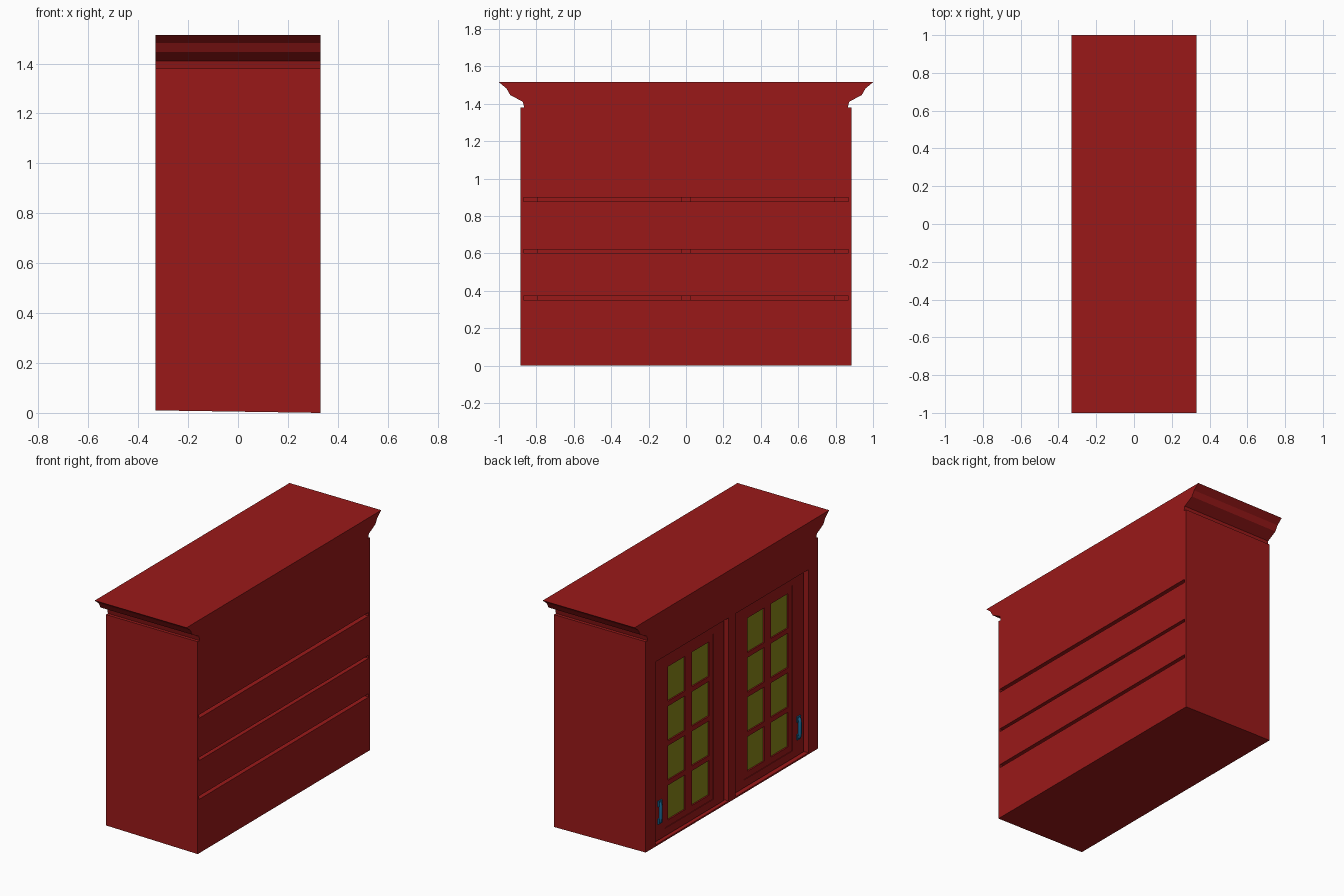
import bpy, bmesh

if "Cube" in bpy.data.objects:
    bpy.data.objects.remove(bpy.data.objects["Cube"])


def material(name, rgb):
    m = bpy.data.materials.new(name)
    m.diffuse_color = (*rgb, 1)
    m.use_nodes = True
    m.node_tree.nodes["Principled BSDF"].inputs["Base Color"].default_value = m.diffuse_color
    return m


RED = material("red_paint", (0.323, 0.0097, 0.0097))
GLASS = material("olive_glass", (0.25, 0.24, 0.0097))
BLUE = material("blue_metal", (0.0097, 0.15, 0.323))


def finish(name, bm, mat):
    bmesh.ops.remove_doubles(bm, verts=bm.verts, dist=1e-5)
    bmesh.ops.recalc_face_normals(bm, faces=bm.faces)
    me = bpy.data.meshes.new(name)
    bm.to_mesh(me)
    bm.free()
    me.materials.append(mat)
    ob = bpy.data.objects.new(name, me)
    bpy.context.collection.objects.link(ob)
    return ob


def prism(name, pts, axis, a, b, mat=RED):
    """Extrude a profile along x (points y,z) or along y (points x,z)."""
    bm = bmesh.new()
    place = (lambda p, t: (t, *p)) if axis == "x" else (lambda p, t: (p[0], t, p[1]))
    lo = [bm.verts.new(place(p, a)) for p in pts]
    hi = [bm.verts.new(place(p, b)) for p in pts]
    bm.faces.new(lo)
    bm.faces.new(hi)
    n = len(pts)
    for i in range(n):
        j = (i + 1) % n
        bm.faces.new((lo[i], lo[j], hi[j], hi[i]))
    return finish(name, bm, mat)


def lattice(name, x0, x1, ys, zs):
    """Flat panel facing x, with holes in every odd/odd grid cell."""
    bm = bmesh.new()
    xm = (x0 + x1) / 2
    v = [[bm.verts.new((xm, y, z)) for z in zs] for y in ys]
    for i in range(len(ys) - 1):
        for j in range(len(zs) - 1):
            if i % 2 == 0 or j % 2 == 0:
                bm.faces.new((v[i][j], v[i + 1][j], v[i + 1][j + 1], v[i][j + 1]))
    ob = finish(name, bm, RED)
    mod = ob.modifiers.new("thickness", "SOLIDIFY")
    mod.thickness = x1 - x0
    mod.offset = 0
    return ob


def rect(a0, a1, b0, b1):
    return [(a0, b0), (a1, b0), (a1, b1), (a0, b1)]


D = 0.33
SHELVES = [(0.35, 0.372), (0.602, 0.622), (0.877, 0.90)]

# crown moulding, overhanging the two ends only
half = [(0.865, 1.38), (0.872, 1.41), (0.94, 1.447), (0.96, 1.482), (1.0, 1.515)]
prism("crown", half + [(-y, z) for y, z in reversed(half)], "x", -D, D)

# carcass: ends, floor and top board
for s, tag in ((1, "left"), (-1, "right")):
    prism("end_panel_" + tag, [(-D, 0.01), (D, 0), (D, 1.38), (-D, 1.38)], "y", s * 0.87, s * 0.885)
prism("floor_board", [(-D, 0.01), (D, 0), (D, 0.02), (-D, 0.02)], "y", -0.884, 0.884)
prism("top_board", rect(-D + 0.001, D - 0.001, 1.36, 1.38), "y", -0.884, 0.884)

# back panel with open shelf slots
lattice("back_panel", D - 0.02, D, [-0.885, -0.87, 0.87, 0.885],
        [0] + [z for s in SHELVES for z in s] + [1.38])

# front frame with two door openings
lattice("front_frame", -D, -D + 0.04, [-0.885, -0.785, -0.035, 0.035, 0.785, 0.885],
        [0.01, 0.02, 1.21, 1.38])

# hollow shelves, open towards the back
for k, (z0, z1) in enumerate(SHELVES):
    bm = bmesh.new()
    r = rect(-0.87, 0.87, z0, z1)
    a = [bm.verts.new((-0.27, *p)) for p in r]
    b = [bm.verts.new((D - 0.01, *p)) for p in r]
    for i in range(4):
        j = (i + 1) % 4
        bm.faces.new((a[i], a[j], b[j], b[i]))
    finish(f"shelf_{k + 1}", bm, RED)

# glazed doors with raised borders and pull handles
PANE_Z = [z for k in range(4) for z in (0.115 + 0.257 * k, 0.34 + 0.257 * k)]
for s, tag, x in ((1, "left", -0.31), (-1, "right", -0.305)):
    ys = sorted(s * y for y in (0.052, 0.20, 0.375, 0.445, 0.62, 0.77))
    lattice("door_" + tag, x + 0.004, x + 0.024, ys, [0.025] + PANE_Z + [1.2])
    border = sorted(s * y for y in (0.052, 0.16, 0.66, 0.77))
    lattice("door_border_" + tag, x, x + 0.006, border, [0.025, 0.075, 1.15, 1.2])
    prism("door_glass_" + tag, rect(x + 0.013, x + 0.017, 0.1, 1.13), "y", s * 0.19, s * 0.63, GLASS)
    prism("door_backing_" + tag, rect(-0.28, -0.275, 0.02, 1.22), "y", s * 0.025, s * 0.795)

    cu = bpy.data.curves.new("handle_" + tag, "CURVE")
    cu.dimensions = "3D"
    cu.bevel_depth = 0.011
    cu.bevel_resolution = 2
    cu.use_fill_caps = True
    top = -D + 0.011
    path = [(x, 0.14), (top + 0.003, 0.15), (top, 0.17), (top, 0.24), (top + 0.003, 0.26), (x, 0.27)]
    sp = cu.splines.new("POLY")
    sp.points.add(len(path) - 1)
    for p, (px, pz) in zip(sp.points, path):
        p.co = (px, s * 0.715, pz, 1)
    cu.materials.append(BLUE)
    bpy.context.collection.objects.link(bpy.data.objects.new("handle_" + tag, cu))
    for k, z in enumerate((0.148, 0.262)):
        prism(f"handle_foot_{tag}_{k + 1}", rect(s * 0.715 - 0.018, s * 0.715 + 0.018, z - 0.018, z + 0.018),
              "x", x - 0.008, x + 0.002, BLUE)
